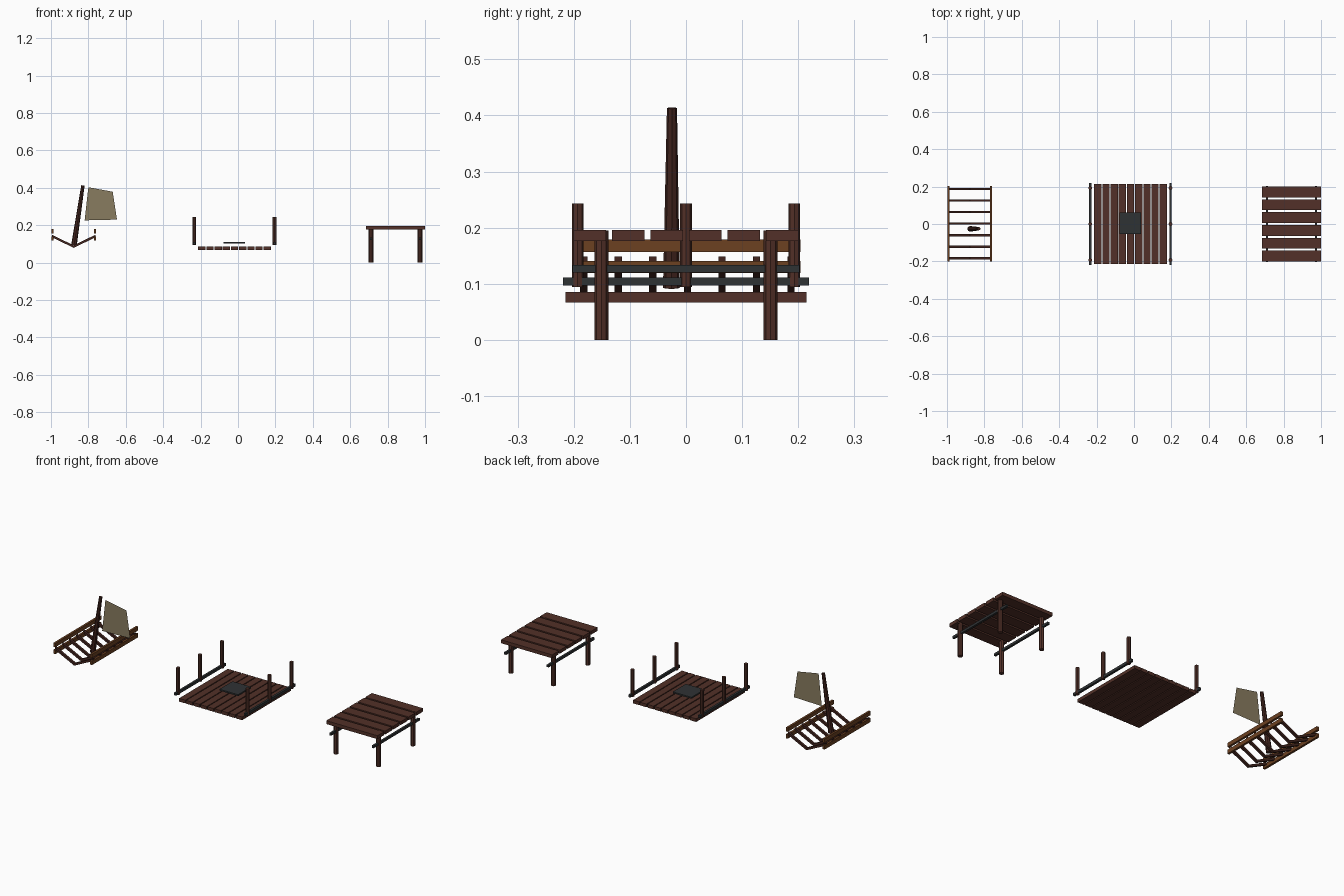
import bpy
from mathutils import Vector

if "Cube" in bpy.data.objects:
    bpy.data.objects.remove(bpy.data.objects["Cube"])


def material(name, rgb):
    m = bpy.data.materials.new(name)
    m.diffuse_color = (*rgb, 1)
    m.use_nodes = True
    m.node_tree.nodes["Principled BSDF"].inputs["Base Color"].default_value = m.diffuse_color
    return m


PLANK = material("red brown wood", (0.085, 0.030, 0.021))
RAIL = material("light brown wood", (0.15, 0.052, 0.015))
DARK = material("dark wood", (0.055, 0.018, 0.013))
IRON = material("dark iron", (0.028, 0.032, 0.034))
CLOTH = material("tan cloth", (0.25, 0.20, 0.115))


def finish(name, mat):
    ob = bpy.context.object
    ob.name = name
    ob.data.materials.append(mat)
    return ob


def box(name, centre, size, mat):
    bpy.ops.mesh.primitive_cube_add(size=1, location=centre)
    ob = finish(name, mat)
    ob.scale = size
    return ob


def rod(name, a, b, r1, r2, mat, sides=8):
    a, b = Vector(a), Vector(b)
    d = b - a
    bpy.ops.mesh.primitive_cone_add(vertices=sides, radius1=r1, radius2=r2,
                                    depth=d.length, location=(a + b) / 2)
    ob = finish(name, mat)
    ob.rotation_mode = 'QUATERNION'
    ob.rotation_quaternion = d.to_track_quat('Z', 'Y')
    return ob


# --- wrecked boat: V ribs, side rails, leaning mast, torn sail
def rib(name, y, w=0.0065):
    upper = [(-0.995, 0.149), (-0.878, 0.092), (-0.763, 0.149)]
    lower = [(-0.995, 0.135), (-0.878, 0.079), (-0.763, 0.135)]
    outline = upper + lower[::-1]
    n = len(outline)
    verts = [(x, y + s * w, z) for s in (-1, 1) for x, z in outline]
    faces = [(0, 5, 4, 1), (1, 4, 3, 2), (7, 10, 11, 6), (8, 9, 10, 7)]
    faces += [(i, (i + 1) % n, (i + 1) % n + n, i + n) for i in range(n)]
    me = bpy.data.meshes.new(name)
    me.from_pydata(verts, [], faces)
    me.materials.append(DARK)
    bpy.context.collection.objects.link(bpy.data.objects.new(name, me))


for i in range(7):
    rib(f"boat_rib_{i}", -0.182 + i * 0.0615)
for side, x in (("left", -0.992), ("right", -0.765)):
    box(f"boat_lower_rail_{side}", (x, 0.002, 0.130), (0.012, 0.405, 0.022), RAIL)
    box(f"boat_upper_rail_{side}", (x, 0.002, 0.168), (0.012, 0.405, 0.022), RAIL)
rod("mast", (-0.877, -0.026, 0.093), (-0.829, -0.025, 0.413), 0.015, 0.009, DARK)

sail = bpy.data.meshes.new("sail")
sail.from_pydata([(-0.82, -0.025, 0.226), (-0.647, -0.025, 0.230),
                  (-0.670, -0.025, 0.379), (-0.80, -0.025, 0.403)],
                 [], [(0, 1, 2, 3)])
sail.materials.append(CLOTH)
bpy.context.collection.objects.link(bpy.data.objects.new("sail", sail))

# --- raft: planks, iron plate, posts joined by iron bars
for i in range(9):
    box(f"raft_plank_{i}", (-0.0185 + (i - 4) * 0.0438, 0, 0.076),
        (0.0385, 0.43, 0.018), PLANK)
box("iron_plate", (-0.02, 0.005, 0.106), (0.115, 0.115, 0.008), IRON)
for side, x in (("left", -0.234), ("right", 0.195)):
    box(f"raft_bar_{side}", (x, 0, 0.104), (0.012, 0.438, 0.015), IRON)
    for j, y in enumerate((-0.193, 0, 0.193)):
        rod(f"raft_post_{side}_{j}", (x, y, 0.094), (x, y, 0.243), 0.0103, 0.0103, PLANK)

# --- dock table: planks, legs, iron braces
for i in range(6):
    box(f"dock_plank_{i}", (0.8425, (i - 2.5) * 0.0687, 0.186),
        (0.315, 0.058, 0.019), PLANK)
for side, x in (("left", 0.711), ("right", 0.973)):
    box(f"dock_brace_{side}", (x, 0, 0.127), (0.012, 0.405, 0.013), IRON)
    for j, y in enumerate((-0.151, 0.151)):
        rod(f"dock_leg_{side}_{j}", (x, y, 0), (x, y, 0.195), 0.0125, 0.0125, PLANK)
